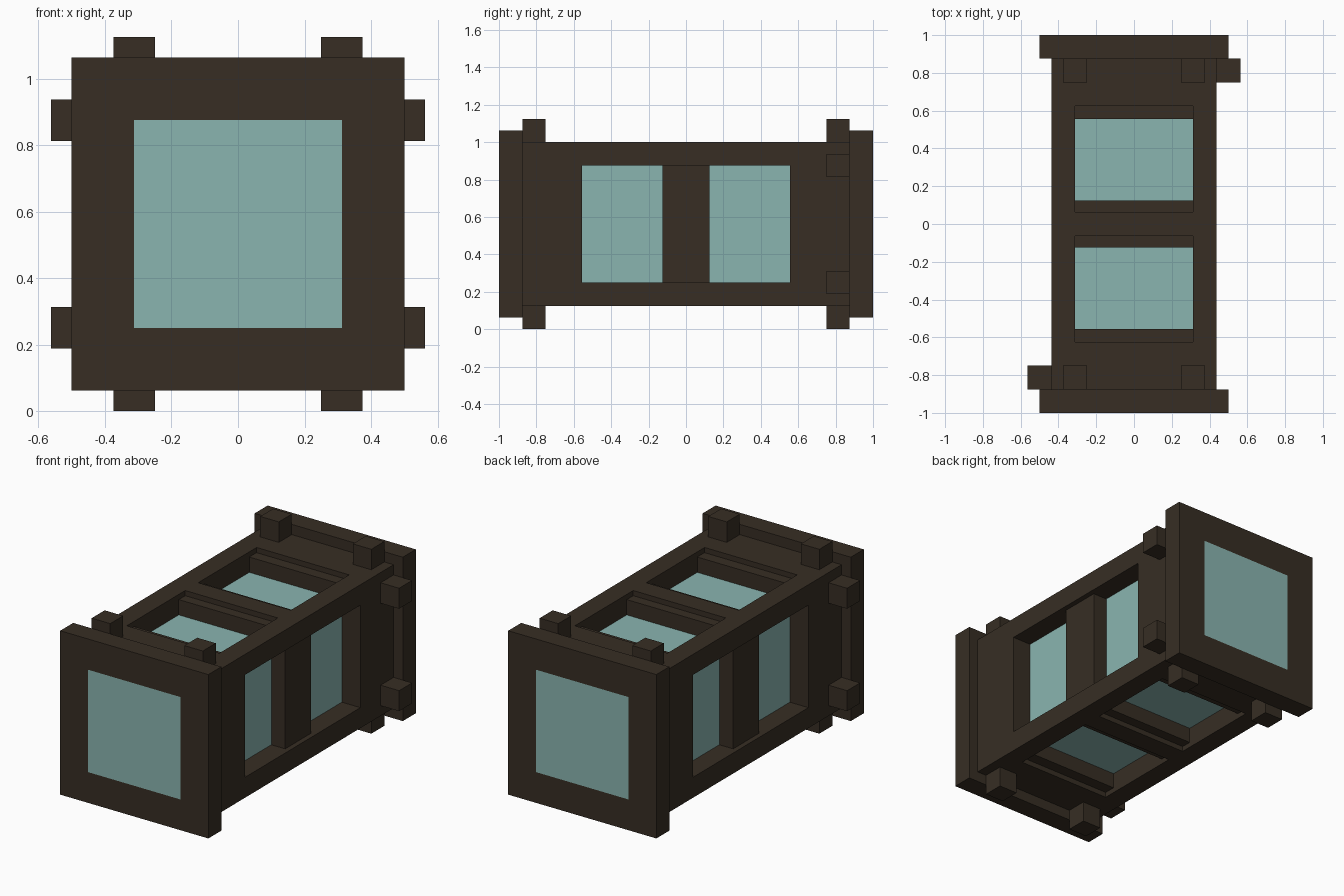
import bpy, bmesh
from mathutils import Matrix

if "Cube" in bpy.data.objects:
    bpy.data.objects.remove(bpy.data.objects["Cube"], do_unlink=True)


def material(name, rgb):
    mat = bpy.data.materials.new(name)
    mat.use_nodes = True
    mat.diffuse_color = (*rgb, 1)
    mat.node_tree.nodes["Principled BSDF"].inputs["Base Color"].default_value = (*rgb, 1)
    return mat


WOOD = material("dark_wood", (0.038, 0.027, 0.0175))
GLASS = material("pale_teal_glass", (0.255, 0.462, 0.435))
MID = 0.5625  # height of the long axis


def boxes(name, items, mat):
    """One object from (centre, size) boxes, centred on the long axis."""
    bm = bmesh.new()
    for centre, size in items:
        bmesh.ops.create_cube(bm, size=1, matrix=Matrix.Translation(centre) @ Matrix.Diagonal((*size, 1)))
    mesh = bpy.data.meshes.new(name)
    bm.to_mesh(mesh)
    bm.free()
    obj = bpy.data.objects.new(name, mesh)
    obj.location.z = MID
    mesh.materials.append(mat)
    bpy.context.collection.objects.link(obj)
    return obj


def cut(obj, items):
    """Cut boxes out of an object, one after the other."""
    for item in items:
        cutter = boxes("cutter", [item], WOOD)
        mod = obj.modifiers.new("opening", "BOOLEAN")
        mod.operation, mod.solver, mod.object = "DIFFERENCE", "EXACT", cutter
        bpy.context.view_layer.objects.active = obj
        bpy.ops.object.modifier_apply(modifier=mod.name)
        bpy.data.objects.remove(cutter, do_unlink=True)


ENDS = (-1, 1)

# Long body with one wide opening across and two openings up and down
body = boxes("body_frame", [((0, 0, 0), (0.875, 1.75, 0.875))], WOOD)
cut(body, [((0, 0, 0), (2, 1.11, 0.625))]
    + [((0, s * 0.344, 0), (0.625, 0.563, 2)) for s in ENDS])

# Glass core behind the openings
boxes("glass_core", [((0, 0, 0), (0.625, 1.24, 0.625))], GLASS)

# Recessed bars: one upright per side, ledges at both ends of the top and bottom windows
boxes("side_mullions", [((s * 0.353, 0, 0), (0.106, 0.25, 0.625)) for s in ENDS], WOOD)
boxes("window_ledges", [((0, e * y, s * 0.353), (0.625, w, 0.106))
                        for e in ENDS for s in ENDS
                        for y, w in ((0.0935, 0.063), (0.59, 0.07))], WOOD)

# End caps with flush panes
for s, label in zip(ENDS, ("front", "back")):
    cap = boxes(label + "_cap", [((0, s * 0.9375, 0), (1, 0.125, 1))], WOOD)
    cut(cap, [((0, s * 0.9375, 0), (0.625, 0.5, 0.625))])
    boxes(label + "_pane", [((0, s * 0.94, 0), (0.625, 0.12, 0.625))], GLASS)

# Pegs above and below at both ends, and on one side per end
PEG = (0.125, 0.125, 0.125)
boxes("upright_pegs", [((a * 0.3125, b * 0.8125, c * 0.5), PEG)
                       for a in ENDS for b in ENDS for c in ENDS], WOOD)
boxes("side_pegs", [((a * 0.5, a * 0.8125, c * 0.3125), PEG)
                    for a in ENDS for c in ENDS], WOOD)
